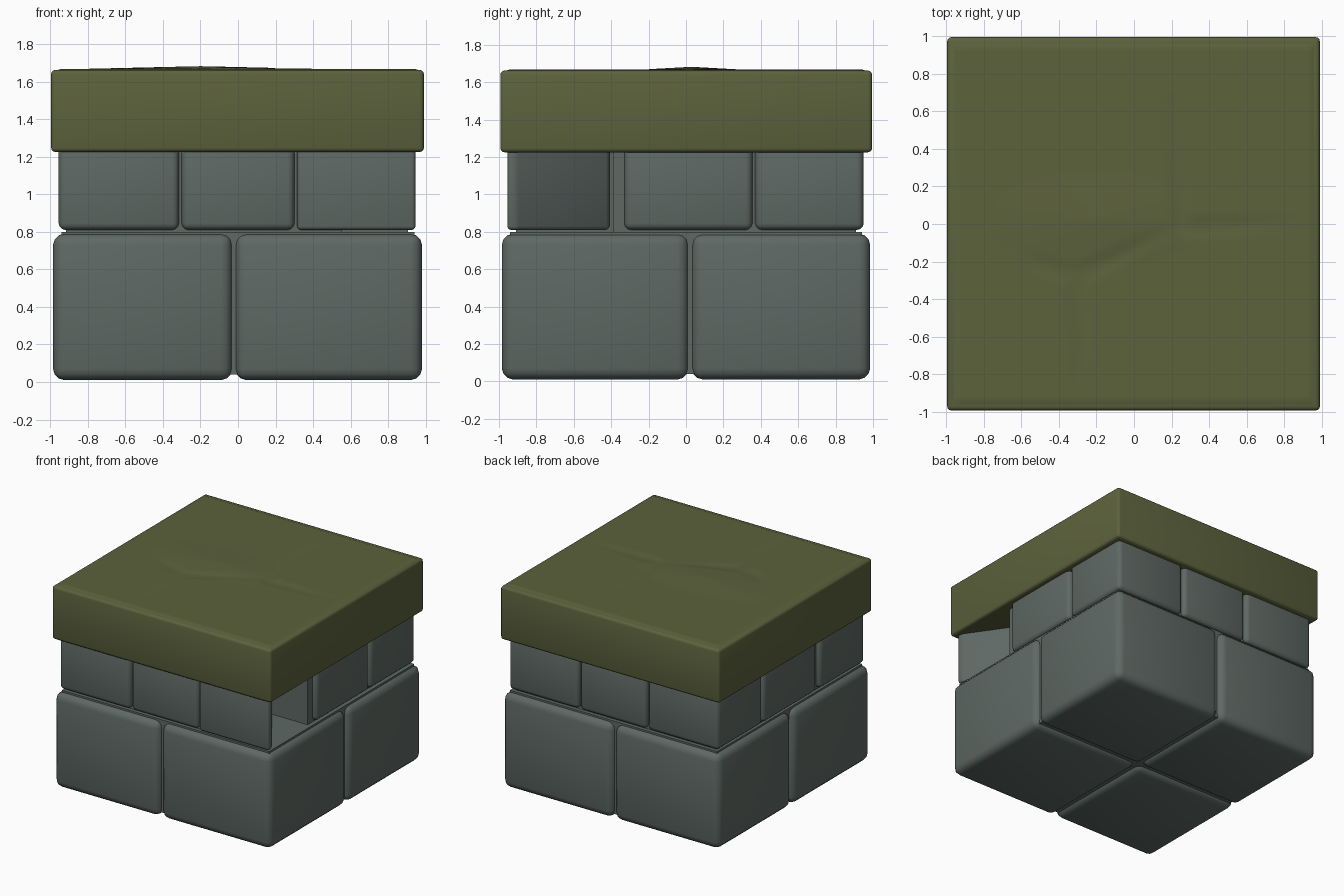
import bpy, bmesh, math
from mathutils import Vector

if "Cube" in bpy.data.objects:
    bpy.data.objects.remove(bpy.data.objects["Cube"])


def material(name, rgb):
    m = bpy.data.materials.new(name)
    m.diffuse_color = (*rgb, 1)
    m.use_nodes = True
    m.node_tree.nodes["Principled BSDF"].inputs["Base Color"].default_value = m.diffuse_color
    return m


STONE = material("grey stone", (0.112, 0.14, 0.127))
MOSS = material("olive slab", (0.108, 0.122, 0.046))


def finish(bm, name, mat, bevel=0.0, segments=3):
    if bevel:
        bmesh.ops.bevel(bm, geom=bm.edges[:], offset=bevel, segments=segments,
                        profile=0.5, affect='EDGES', clamp_overlap=True)
    bmesh.ops.recalc_face_normals(bm, faces=bm.faces[:])
    me = bpy.data.meshes.new(name)
    bm.to_mesh(me)
    bm.free()
    ob = bpy.data.objects.new(name, me)
    bpy.context.collection.objects.link(ob)
    me.materials.append(mat)
    bpy.context.view_layer.objects.active = ob
    ob.select_set(True)
    bpy.ops.object.shade_smooth_by_angle(angle=math.radians(40))
    ob.select_set(False)
    return ob


def prism(name, outline, z0, z1, mat, bevel=0.0):
    """Extrude a plan outline from z0 to z1 and round its edges."""
    bm = bmesh.new()
    face = bm.faces.new([bm.verts.new((x, y, z0)) for x, y in outline])
    ext = bmesh.ops.extrude_face_region(bm, geom=[face])
    for v in ext["geom"]:
        if isinstance(v, bmesh.types.BMVert):
            v.co.z = z1
    return finish(bm, name, mat, bevel)


def block(name, x0, x1, y0, y1, z0, z1, mat, bevel=0.0):
    return prism(name, [(x0, y0), (x1, y0), (x1, y1), (x0, y1)], z0, z1, mat, bevel)


# Lower course: four big rounded blocks around a recessed core
for i, (x0, x1) in enumerate([(-0.985, -0.03), (-0.015, 0.98)]):
    for j, (y0, y1) in enumerate([(-0.985, 0.015), (0.03, 0.985)]):
        block(f"lower_block_{i}{j}", x0, x1, y0, y1, 0.01, 0.79, STONE, 0.06)
block("lower_core", -0.94, 0.94, -0.94, 0.94, 0.04, 0.80, STONE)

# Upper course: ring of small blocks, front right one broken open
xs = [(-0.955, -0.315), (-0.3, 0.3), (0.315, 0.945)]
ys = [(-0.955, -0.375), (-0.33, 0.355), (0.37, 0.95)]
for i, (x0, x1) in enumerate(xs):
    for j, (y0, y1) in enumerate(ys):
        if (i, j) in [(1, 1), (2, 0)]:
            continue
        block(f"upper_block_{i}{j}", x0, x1, y0, y1, 0.81, 1.26, STONE, 0.035)
prism("broken_block", [(0.315, -0.955), (0.945, -0.955), (0.945, -0.91),
                       (0.6, -0.41), (0.315, -0.41)], 0.81, 1.26, STONE, 0.02)

# Core behind the upper course, notched at the broken block
prism("upper_core", [(-0.915, -0.91), (0.55, -0.91), (0.55, -0.39), (0.905, -0.39),
                     (0.905, 0.91), (-0.915, 0.91)], 0.78, 1.25, STONE)

# Top slab: bevelled box whose top carries shallow cracks and a low hump
CRACKS = [((-0.3, -0.28), (-0.58, -0.19)), ((-0.3, -0.28), (-0.27, -0.93)),
          ((-0.3, -0.28), (0.25, 0.0)), ((0.25, 0.02), (0.2, 0.65)),
          ((0.28, -0.02), (0.83, 0.0))]


def top_height(x, y):
    z = 0.014 * max(0, 1 - math.hypot((x + 0.2) / 0.6, (y - 0.03) / 0.25))
    p = Vector((x, y))
    for a, b in CRACKS:
        a, b = Vector(a), Vector(b)
        t = max(0, min(1, (p - a).dot(b - a) / (b - a).length_squared))
        d = (p - a.lerp(b, t)).length
        z -= 0.012 * (1 - 0.9 * t) * max(0, 1 - d / 0.06)
    return z


block("slab", -0.995, 0.99, -0.993, 0.995, 1.225, 1.662, MOSS, 0.022)
bm = bmesh.new()
bmesh.ops.create_grid(bm, x_segments=80, y_segments=80, size=0.965)
for v in bm.verts:
    edge = max(abs(v.co.x), abs(v.co.y)) > 0.96
    v.co.z = 1.66 if edge else 1.668 + max(-0.005, top_height(v.co.x, v.co.y))
finish(bm, "slab_cracked_top", MOSS)
